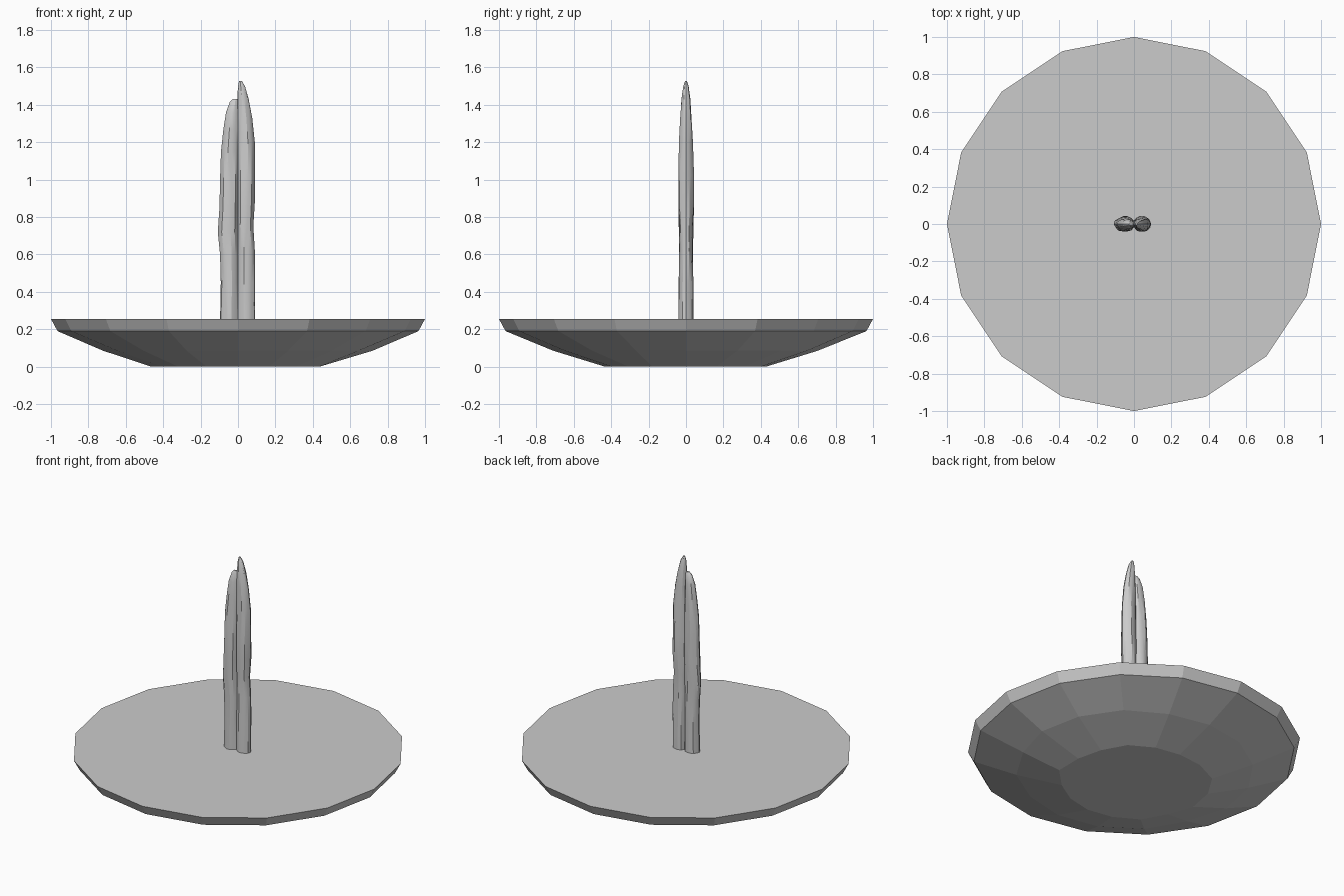
import bpy, bmesh, math, random

if "Cube" in bpy.data.objects:
    bpy.data.objects.remove(bpy.data.objects["Cube"])

random.seed(4)


def loft(name, rings, cap_start=True, cap_end=True):
    """Skin a stack of equal-length rings of points."""
    bm = bmesh.new()
    loops = [[bm.verts.new(p) for p in ring] for ring in rings]
    n = len(loops[0])
    for a, b in zip(loops, loops[1:]):
        for i in range(n):
            j = (i + 1) % n
            bm.faces.new((a[i], a[j], b[j], b[i]))
    if cap_start:
        bm.faces.new(loops[0][::-1])
    if cap_end:
        bm.faces.new(loops[-1])
    bmesh.ops.recalc_face_normals(bm, faces=bm.faces)
    mesh = bpy.data.meshes.new(name)
    bm.to_mesh(mesh)
    bm.free()
    obj = bpy.data.objects.new(name, mesh)
    bpy.context.collection.objects.link(obj)
    return obj


# Faceted dish base, slightly rough towards the underside
SIDES = 16
dish_profile = [(0.45, 0.0, 0.025), (0.71, 0.085, 0.015),
                (0.965, 0.19, 0.0), (1.0, 0.255, 0.0)]
dish_rings = []
for radius, z, rough in dish_profile:
    ring = []
    for i in range(SIDES):
        a = math.tau * i / SIDES
        r = radius + random.uniform(-rough, rough)
        ring.append((r * math.cos(a), r * math.sin(a), z))
    dish_rings.append(ring)
loft("dish_base", dish_rings)


# Upright blades: each section is (z, inner x, outer x, half depth)
def blade(name, sections, side, sides=14):
    rings = []
    for k, (z, inner, outer, depth) in enumerate(sections):
        mid, half = (inner + outer) / 2, (outer - inner) / 2
        ring = []
        for i in range(sides):
            a = math.tau * i / sides
            # shallow vertical folds that wander with height
            fold = 1 - 0.09 * (0.5 + 0.5 * math.sin(5 * a + 0.8 * k))
            fold += random.uniform(-0.03, 0.03)
            if i in (0, sides // 2):
                fold = 1
            ring.append((side * (mid + half * math.cos(a) * fold),
                         depth * math.sin(a) * fold, z))
        rings.append(ring)
    obj = loft(name, rings)
    bpy.context.view_layer.objects.active = obj
    obj.select_set(True)
    bpy.ops.object.shade_smooth_by_angle(angle=math.radians(25))
    obj.select_set(False)


blade("right_blade", [
    (0.24, -0.005, 0.092, 0.043), (0.45, -0.005, 0.091, 0.041),
    (0.62, -0.005, 0.090, 0.036), (0.75, -0.005, 0.082, 0.038),
    (0.88, -0.005, 0.090, 0.046), (1.02, -0.005, 0.092, 0.044),
    (1.20, -0.005, 0.090, 0.038), (1.33, -0.005, 0.076, 0.032),
    (1.43, -0.004, 0.057, 0.025), (1.50, 0.000, 0.037, 0.015),
    (1.528, 0.006, 0.020, 0.005)], 1)

blade("left_blade", [
    (0.24, -0.005, 0.096, 0.043), (0.45, -0.005, 0.092, 0.040),
    (0.60, -0.005, 0.096, 0.037), (0.72, -0.005, 0.108, 0.040),
    (0.85, -0.005, 0.099, 0.045), (1.00, -0.005, 0.096, 0.043),
    (1.15, -0.005, 0.091, 0.038), (1.27, -0.005, 0.078, 0.032),
    (1.36, -0.005, 0.064, 0.025), (1.415, -0.003, 0.044, 0.016),
    (1.432, 0.004, 0.028, 0.006)], -1)
